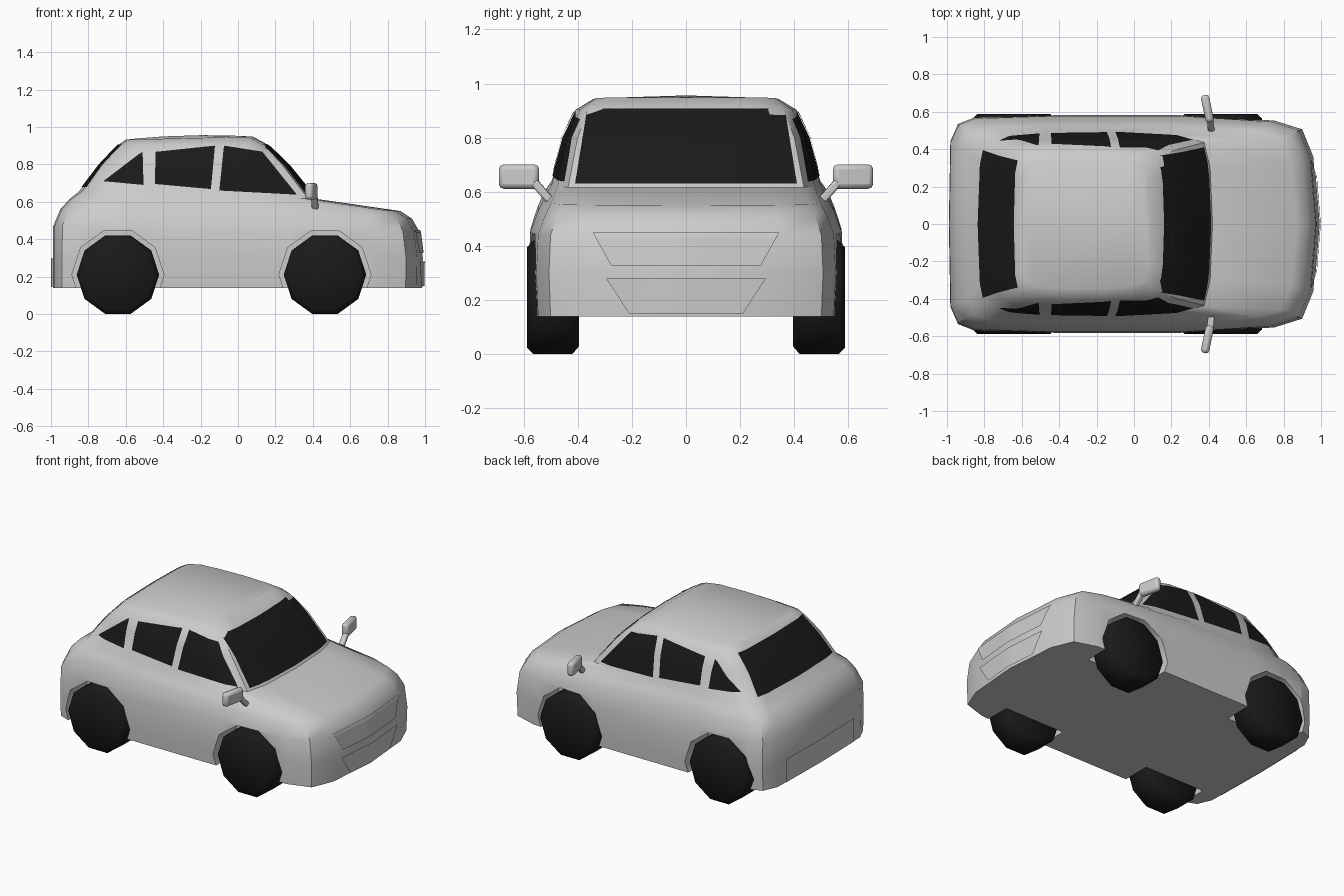
import bpy, bmesh, math
from mathutils import Vector
from mathutils.bvhtree import BVHTree

if "Cube" in bpy.data.objects:
    bpy.data.objects.remove(bpy.data.objects["Cube"])

black = bpy.data.materials.new("black")
black.diffuse_color = (0.01, 0.01, 0.01, 1)
black.use_nodes = True
black.node_tree.nodes["Principled BSDF"].inputs["Base Color"].default_value = black.diffuse_color


def make(name, verts, faces, mat=None, angle=40, recalc=True):
    me = bpy.data.meshes.new(name)
    me.from_pydata([tuple(v) for v in verts], [], faces)
    if recalc:
        bm = bmesh.new()
        bm.from_mesh(me)
        bmesh.ops.recalc_face_normals(bm, faces=bm.faces)
        bm.to_mesh(me)
        bm.free()
    ob = bpy.data.objects.new(name, me)
    bpy.context.collection.objects.link(ob)
    if mat:
        me.materials.append(mat)
    smooth(ob, angle)
    return ob


def smooth(ob, angle):
    bpy.ops.object.select_all(action='DESELECT')
    ob.select_set(True)
    bpy.context.view_layer.objects.active = ob
    bpy.ops.object.shade_smooth_by_angle(angle=math.radians(angle))


def loft(rings, cap_start=True, cap_end=True):
    n = len(rings[0])
    verts = [v for r in rings for v in r]
    faces = [(k * n + i, k * n + (i + 1) % n, (k + 1) * n + (i + 1) % n, (k + 1) * n + i)
             for k in range(len(rings) - 1) for i in range(n)]
    if cap_start:
        faces.append(tuple(range(n)))
    if cap_end:
        faces.append(tuple(range(len(verts) - n, len(verts))))
    return verts, faces


def disc(x, y, z, r, n=10):
    return [(x + r * math.cos(2 * math.pi * i / n), y, z + r * math.sin(2 * math.pi * i / n))
            for i in range(n)]


# Body shell: half outlines (fraction of length from the rear, fraction of width)
LOWER = [(1, 0), (.985, .62), (.955, .87), (.88, .95), (.65, 1), (.25, 1),
         (.07, .98), (.025, .92), (.004, .76), (0, 0)]
CABIN = [(1, 0), (.99, .6), (.965, .88), (.86, .96), (.6, 1), (.3, 1),
         (.12, .97), (.03, .88), (.01, .7), (0, 0)]
# Levels: outline, front x, rear x, half width, front z, rear z
LEVELS = [(LOWER, .985, -.99, .575, .14, .14), (LOWER, .988, -.99, .582, .30, .30),
          (LOWER, .97, -.988, .575, .44, .47), (LOWER, .93, -.95, .547, .51, .56),
          (LOWER, .87, -.90, .525, .55, .615), (CABIN, .42, -.85, .495, .615, .655),
          (CABIN, .27, -.74, .455, .80, .80), (CABIN, .16, -.645, .408, .905, .90),
          (CABIN, .08, -.60, .345, .948, .932)]


def level(outline, xf, xr, w, zf, zr):
    half = [(xr + u * (xf - xr), s * w, zr + u * (zf - zr)) for u, s in outline]
    return half + [(x, -y, z) for x, y, z in half[-2:0:-1]]


verts, faces = loft([level(*l) for l in LEVELS], cap_end=False)
# Slightly crowned roof with a centre spine
base, n = len(verts) - 18, 18
spine = [base]
for i in range(1, 9):
    x, y, z = verts[base + i]
    u = CABIN[i][0]
    spine.append(len(verts))
    verts.append((x, 0, z + .06 * u * (1 - u)))
spine.append(base + 9)
for i in range(9):
    for a, b in ((base + i, base + i + 1), (base + (n - i) % n, base + n - i - 1)):
        f = []
        for v in (a, b, spine[i + 1], spine[i]):
            if v not in f:
                f.append(v)
        faces.append(tuple(f))
body = make("car_body", verts, faces)

# Wheel arches and wheels
for x, end in ((-.642, "rear"), (.465, "front")):
    for s, side in ((1, "left"), (-1, "right")):
        cutter = make("arch_cutter", *loft([disc(x, s * y, .21, .246) for y in (.385, .75)]))
        mod = body.modifiers.new("arch", 'BOOLEAN')
        mod.operation, mod.solver, mod.object = 'DIFFERENCE', 'EXACT', cutter
        bpy.context.view_layer.objects.active = body
        bpy.ops.object.modifier_apply(modifier=mod.name)
        bpy.data.objects.remove(cutter)
        rings = [disc(x, s * y, .21, r) for y, r in ((.395, .19), (.42, .2205), (.563, .2205), (.588, .195))]
        make(f"{end}_{side}_wheel", *loft(rings), black, 60)
smooth(body, 40)

# Panels laid on the body: quad outline in two axes, projected along the third
bm = bmesh.new()
bm.from_mesh(body.data)
tree = BVHTree.FromBMesh(bm)
bm.free()


def panel(name, quad, axis, sign, mat=None, lift=.005, n=10):
    a, b, c, d = [Vector(q) for q in quad]
    direction = Vector((0, 0, 0))
    direction[axis] = -sign
    pts = []
    for j in range(n + 1):
        for i in range(n + 1):
            p = a.lerp(b, i / n).lerp(d.lerp(c, i / n), j / n)
            o = Vector((p.x, 2 * sign, p.y)) if axis == 1 else Vector((2 * sign, p.x, p.y))
            hit = tree.ray_cast(o, direction)[0]
            pts.append(hit - direction * lift)
    m = n + 1
    quads = [(j * m + i, j * m + i + 1, (j + 1) * m + i + 1, (j + 1) * m + i)
             for j in range(n) for i in range(n)]
    if (axis == 1) == (sign > 0):
        quads = [q[::-1] for q in quads]
    make(name, pts, quads, mat, 40, recalc=False)


SIDE = {"front_door_window": [(-.10, .66), (.315, .638), (.13, .868), (-.075, .90)],
        "rear_door_window": [(-.445, .695), (-.145, .668), (-.123, .90), (-.44, .867)],
        "quarter_window": [(-.72, .71), (-.505, .69), (-.51, .866), (-.53, .855)]}
for s, side in ((1, "left"), (-1, "right")):
    for name, quad in SIDE.items():
        panel(f"{side}_{name}", quad, 1, s, black)


def trapezoid(w0, z0, w1, z1):
    return [(-w0, z0), (w0, z0), (w1, z1), (-w1, z1)]


panel("windscreen", trapezoid(.41, .63, .365, .907), 0, 1, black)
panel("rear_window", trapezoid(.395, .68, .34, .905), 0, -1, black)
panel("upper_grille", trapezoid(.275, .325, .345, .45), 0, 1, lift=.008)
panel("lower_grille", trapezoid(.21, .15, .295, .28), 0, 1, lift=.011)
panel("rear_bumper_plate", trapezoid(.36, .145, .36, .30), 0, -1, lift=.009)

# Door mirrors: rounded head on a short stem
for s, side in ((1, "left"), (-1, "right")):
    for part, loc, size, rot in (("head", (.392, .617, .656), (.045, .15, .09), (0, 0, .2)),
                                 ("stem", (.41, .53, .60), (.035, .10, .03), (.85, 0, .1))):
        bpy.ops.mesh.primitive_cube_add(size=1, location=(loc[0], s * loc[1], loc[2]),
                                        rotation=(s * rot[0], 0, s * rot[2]))
        ob = bpy.context.object
        ob.name = f"{side}_mirror_{part}"
        ob.scale = size
        bpy.ops.object.transform_apply(location=False, rotation=False, scale=True)
        bev = ob.modifiers.new("bevel", 'BEVEL')
        bev.width, bev.segments = (.018 if part == "head" else .008), 2
        smooth(ob, 50)
